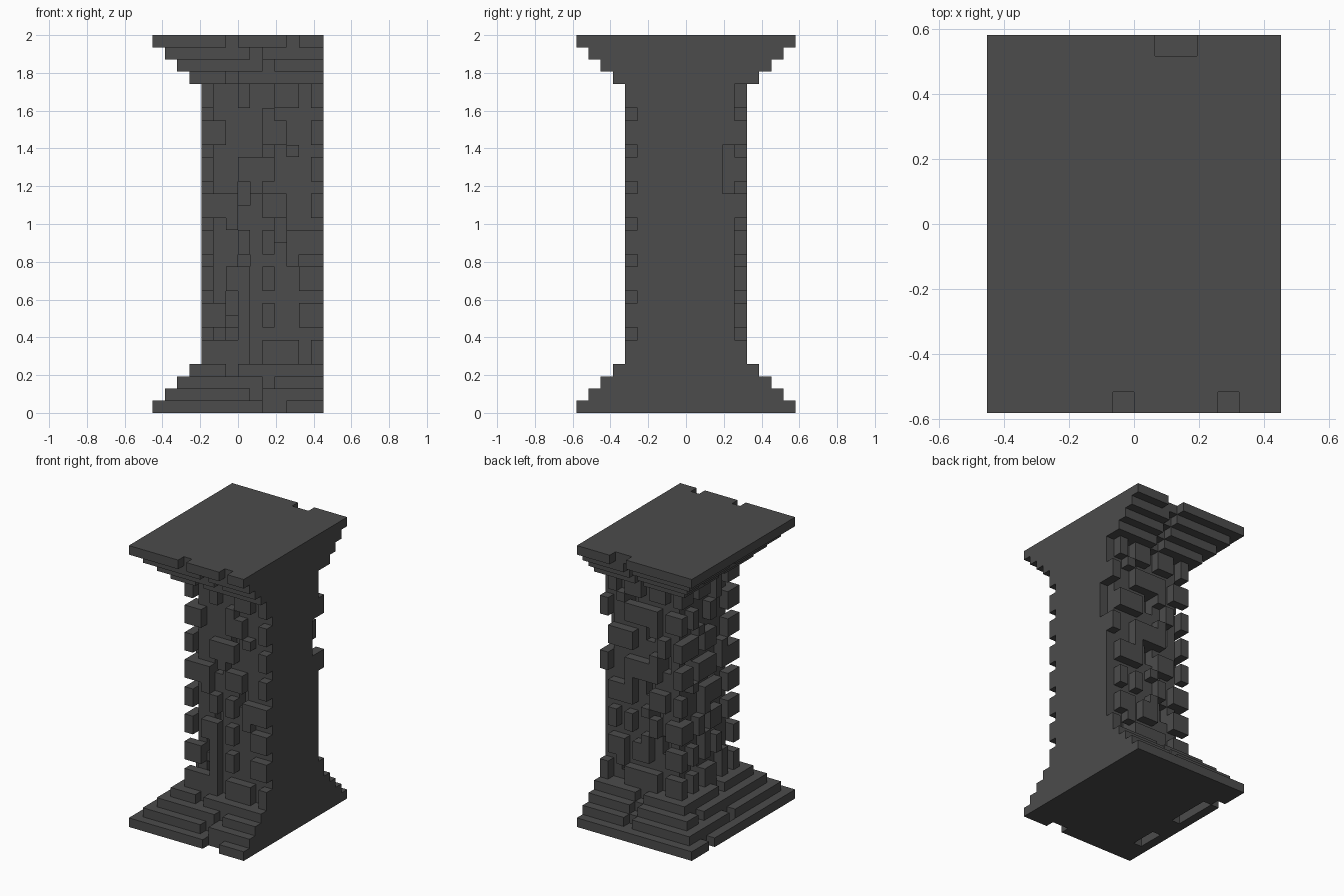
import bpy, bmesh
import random

cube = bpy.data.objects.get("Cube")
if cube:
    bpy.data.objects.remove(cube, do_unlink=True)

random.seed(7)
U = 2 / 31  # edge length of one block; the pillar is 14 x 18 x 31 blocks
FACES = ("front", "back", "side")

stone = bpy.data.materials.new("dark grey stone")
stone.use_nodes = True
stone.diffuse_color = (0.072, 0.072, 0.072, 1)
stone.node_tree.nodes["Principled BSDF"].inputs["Base Color"].default_value = (0.072, 0.072, 0.072, 1)


def block(x0, x1, y0, y1, z0, z1):
    """Set of unit cells filling a box."""
    return {(x, y, z) for x in range(x0, x1) for y in range(y0, y1) for z in range(z0, z1)}


def layer(half, z0, z1):
    """Full slab reaching `half` blocks to front and back, flat at x = 7."""
    return block(2 - half, 7, -half, half, z0, z1)


def slab(face, a, b, depth, z0, z1):
    """One-block-deep slab on a face, spanning a to b."""
    if face == "front":
        return block(a, b, -depth, 1 - depth, z0, z1)
    if face == "back":
        return block(a, b, depth - 1, depth, z0, z1)
    return block(2 - depth, 3 - depth, a, b, z0, z1)


# Stepped base and cornice, with one small gap in each inner tier
base, cornice = layer(9, 0, 1), layer(9, 30, 31)
for i in range(1, 4):
    base |= layer(9 - i, i, i + 1)
    cornice |= layer(9 - i, 30 - i, 31 - i)
    for face in FACES:
        a = 1 if face == "back" else random.randint(-1, 4)
        base -= slab(face, a, a + 1, 9 - i, i, i + 1)
        cornice -= slab(face, a, a + 1, 9 - i, 30 - i, 31 - i)

# Gaps in the outer plates and slots in the underside
for a, b, face in [(-1, 0, "front"), (4, 5, "front"), (1, 3, "back")]:
    cornice -= slab(face, a, b, 9, 30, 31)
base -= slab("front", 2, 4, 9, 0, 1) | slab("side", 5, 6, 9, 0, 1)
base -= slab("side", -6, -3, 8, 0, 1) | slab("side", 0, 5, 8, 0, 1)

# Shaft core and its tall rear recess
shaft = layer(4, 4, 27) - slab("back", 6, 7, 4, 18, 22)

# Large bricks of each face: start, end and course
large = {
    "front": [(-2, 1, 0), (2, 5, 0), (4, 7, 3), (2, 3, 3), (-3, 0, 4), (0, 3, 5), (2, 4, 6)],
    "back": [(0, 4, 0), (4, 6, 1), (3, 6, 3), (0, 4, 4), (3, 6, 5), (0, 4, 6), (-3, -1, 6)],
    "side": [(-2, 1, 3), (-4, -2, 4), (-1, 2, 4), (-1, 1, 5), (-5, -3, 6)],
}

# Protruding bricks: eight courses two blocks high with one-block joints
bricks = set()
for face in FACES:
    first, last = (-5, 5) if face == "side" else (-3, 7)
    for course in range(8):
        z = 4 + 3 * course
        taken = set()
        for a, b, c in large[face]:
            if c == course:
                bricks |= slab(face, a, b, 5, z, z + 2)
                taken |= set(range(a - 1, b + 1))
        # smaller bricks fill the free places, always starting at the corner
        a = first
        while a < last:
            b = min(a + random.choice((1, 1, 2, 2)), last)
            if not taken & set(range(a, b)):
                bricks |= slab(face, a, b, 5, z, z + 2)
            a = b + random.choice((1, 1, 2))
        # a single block in the joint and a shallow pit above it
        a = random.randint(first + 2, last - 3)
        bricks |= slab(face, a, a + 1, 5, z + 2, z + 3)
        a = random.randint(first + 2, last - 3)
        shaft -= slab(face, a, a + 1, 4, z + 1, z + 3)

solid = base | cornice | shaft | bricks


def build(name, cells):
    """Mesh the exposed sides of the cells and merge the flat areas."""
    bm, corners = bmesh.new(), {}
    for cell in sorted(cells):
        for axis in range(3):
            u, v = (axis + 1) % 3, (axis + 2) % 3
            for side in (0, 1):
                neighbour = list(cell)
                neighbour[axis] += 2 * side - 1
                if tuple(neighbour) in solid:
                    continue
                quad = []
                for du, dv in ((0, 0), (1, 0), (1, 1), (0, 1)):
                    p = list(cell)
                    p[axis] += side
                    p[u] += du
                    p[v] += dv
                    p = tuple(p)
                    if p not in corners:
                        corners[p] = bm.verts.new([c * U for c in p])
                    quad.append(corners[p])
                bm.faces.new(quad if side else quad[::-1])
    bmesh.ops.dissolve_limit(bm, angle_limit=0.01, verts=bm.verts, edges=bm.edges)
    mesh = bpy.data.meshes.new(name)
    bm.to_mesh(mesh)
    bm.free()
    mesh.materials.append(stone)
    bpy.context.collection.objects.link(bpy.data.objects.new(name, mesh))


build("stepped_base", base)
build("shaft_core", shaft)
build("shaft_bricks", bricks)
build("stepped_cornice", cornice)
